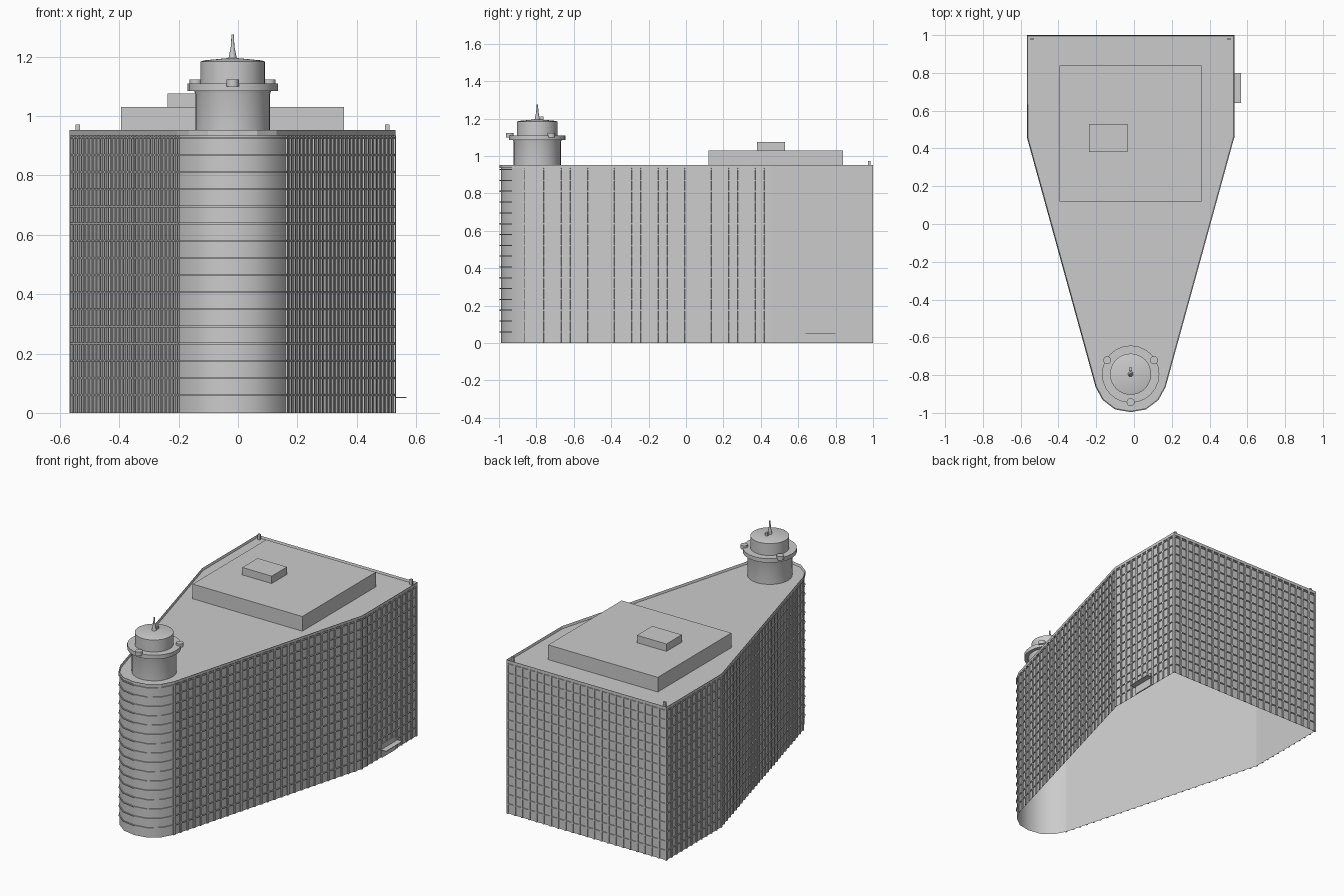
import bpy, bmesh, math
from mathutils import Vector, Matrix

cube = bpy.data.objects.get("Cube")
if cube:
    bpy.data.objects.remove(cube)

stone = bpy.data.materials.new("grey_stone")
stone.use_nodes = True
GREY = (0.6, 0.6, 0.6, 1)
stone.diffuse_color = GREY
stone.node_tree.nodes["Principled BSDF"].inputs["Base Color"].default_value = GREY

CX = -0.018           # building axis of symmetry
TOWER_Y = -0.795
ROOF, TOP = 0.935, 0.953
FIRST, STEP, FLOORS = 0.06, 0.0578, 16


def finish(name, bm, smooth=False, smooth_below=9.0):
    """Turn a bmesh into an object, smoothing shallow edges if asked."""
    bmesh.ops.recalc_face_normals(bm, faces=bm.faces)
    if smooth:
        for f in bm.faces:
            f.smooth = True
        for e in bm.edges:
            y = (e.verts[0].co.y + e.verts[1].co.y) / 2
            e.smooth = e.calc_face_angle(0) < math.radians(32) and y < smooth_below
    me = bpy.data.meshes.new(name)
    bm.to_mesh(me)
    bm.free()
    me.materials.append(stone)
    ob = bpy.data.objects.new(name, me)
    bpy.context.collection.objects.link(ob)
    return ob


def add_prism(bm, pts, z0, z1):
    """Extrude an outline upward; returns its bottom and top faces."""
    base = bm.faces.new([bm.verts.new((x, y, z0)) for x, y in pts])
    ext = bmesh.ops.extrude_face_region(bm, geom=[base], use_keep_orig=True)["geom"]
    bmesh.ops.translate(bm, vec=(0, 0, z1 - z0),
                        verts=[v for v in ext if isinstance(v, bmesh.types.BMVert)])
    return base, [f for f in ext if isinstance(f, bmesh.types.BMFace)][0]


def add_band(bm, inner, outer, z0, z1):
    """Closed band of rectangular section between two outlines."""
    loops = [[bm.verts.new((x, y, z)) for x, y in pts]
             for pts, z in ((inner, z0), (outer, z0), (outer, z1), (inner, z1))]
    for i in range(len(inner)):
        for a, b in zip(loops, loops[1:] + loops[:1]):
            bm.faces.new((a[i - 1], a[i], b[i], b[i - 1]))


def add_box(bm, lo, hi, matrix=Matrix()):
    lo, hi = Vector(lo), Vector(hi)
    m = matrix @ Matrix.Translation((lo + hi) / 2) @ Matrix.Diagonal((hi - lo).to_4d())
    bmesh.ops.create_cube(bm, size=1, matrix=m)


def box(name, lo, hi):
    bm = bmesh.new()
    add_box(bm, lo, hi)
    return finish(name, bm)


def lathe(name, x, y, profile, sides=32):
    """Spin a list of (radius, z) points about a vertical axis."""
    bm = bmesh.new()
    vs = [bm.verts.new((r, 0, z)) for r, z in profile]
    es = [bm.edges.new(p) for p in zip(vs, vs[1:])]
    bmesh.ops.spin(bm, geom=vs + es, cent=(0, 0, 0), axis=(0, 0, 1),
                   angle=math.tau, steps=sides, use_duplicate=False)
    bmesh.ops.remove_doubles(bm, verts=bm.verts, dist=1e-5)
    bmesh.ops.translate(bm, verts=bm.verts, vec=(x, y, 0))
    return finish(name, bm, smooth=True)


def offset(pts, d):
    """Grow a counter-clockwise outline by d with mitred corners."""
    out = []
    for i, p in enumerate(pts):
        a, b = p - pts[i - 1], pts[(i + 1) % len(pts)] - p
        n1 = Vector((a.y, -a.x)).normalized()
        n2 = Vector((b.y, -b.x)).normalized()
        m = (n1 + n2).normalized()
        out.append(p + m * d / m.dot(n1))
    return out


# Wedge outline: wide back, tapered flanks, rounded nose
half = [(0.08, -0.976), (0.143, -0.928), (0.18, -0.86), (0.543, 0.46), (0.543, 0.994)]
outline = [Vector((CX, -0.99))] + [Vector((CX + x, y)) for x, y in half]
outline += [Vector((CX - x, y)) for x, y in reversed(half)]

# Main block: a hollow shell, open underneath
bm = bmesh.new()
bottom, _ = add_prism(bm, outline, 0, ROOF)
bmesh.ops.delete(bm, geom=[bottom], context="FACES_ONLY")
finish("main_block", bm, smooth=True, smooth_below=-0.88)

# Cornice with a low, thin parapet around the roof
bm = bmesh.new()
_, top = add_prism(bm, offset(outline, 0.006), ROOF, TOP)
bmesh.ops.inset_region(bm, faces=[top], thickness=0.005)
bmesh.ops.translate(bm, verts=top.verts[:], vec=(0, 0, -0.014))
finish("roof_parapet", bm)

# Floor ledges
bm = bmesh.new()
for k in range(FLOORS):
    z = FIRST + STEP * k
    add_band(bm, offset(outline, 0.0005), offset(outline, 0.006), z - 0.003, z + 0.003)
finish("floor_ledges", bm, smooth=True, smooth_below=-0.88)

# Vertical fins between the windows on every flat wall
bm = bmesh.new()
for i, p in enumerate(outline):
    d = outline[(i + 1) % len(outline)] - p
    if d.length < 0.3:
        continue
    n = round(d.length / 0.049)
    turn = Matrix.Rotation(math.atan2(d.y, d.x), 4, "Z")
    for k in range(n + 1):
        c = p + d * k / n
        add_box(bm, (-0.006, -0.006, 0), (0.006, -0.0005, ROOF),
                Matrix.Translation((c.x, c.y, 0)) @ turn)
finish("window_fins", bm)

# Roof plant rooms
box("roof_house", (-0.395, 0.12, ROOF), (0.357, 0.84, 1.03))
box("roof_hatch", (-0.237, 0.38, 1.03), (-0.035, 0.53, 1.076))

# Corner posts at the back of the roof
for side, x in (("left", 0.503), ("right", -0.54)):
    box(side + "_corner_post", (x - 0.008, 0.974, ROOF), (x + 0.008, 0.986, 0.972))

# Side entrance: door plate and thin canopy
box("door_plate", (0.526, 0.65, 0), (0.533, 0.785, 0.085))
box("door_canopy", (0.526, 0.64, 0.05), (0.567, 0.80, 0.053))

# Round tower on the nose
lathe("tower_drum", CX, TOWER_Y,
      [(0, ROOF), (0.126, ROOF), (0.126, 1.075), (0.131, 1.09), (0, 1.09)])
lathe("tower_gallery", CX, TOWER_Y,
      [(0, 1.085), (0.152, 1.085), (0.152, 1.11), (0, 1.11)], 24)
lathe("tower_lantern", CX, TOWER_Y,
      [(0, 1.11), (0.109, 1.11), (0.109, 1.184), (0.095, 1.188), (0, 1.197)])
lathe("tower_spire", CX, TOWER_Y,
      [(0, 1.19), (0.015, 1.19), (0.006, 1.235), (0.004, 1.275), (0, 1.275)], 12)
box("spire_box", (CX - 0.008, TOWER_Y + 0.018, 1.185), (CX + 0.008, TOWER_Y + 0.034, 1.212))

# Lamps around the gallery
for k in range(3):
    a = math.radians(30 + 120 * k)
    lathe("gallery_lamp_%d" % (k + 1),
          CX + 0.143 * math.cos(a), TOWER_Y + 0.148 * math.sin(a),
          [(0, 1.10), (0.021, 1.10), (0.021, 1.124), (0, 1.124)], 14)
